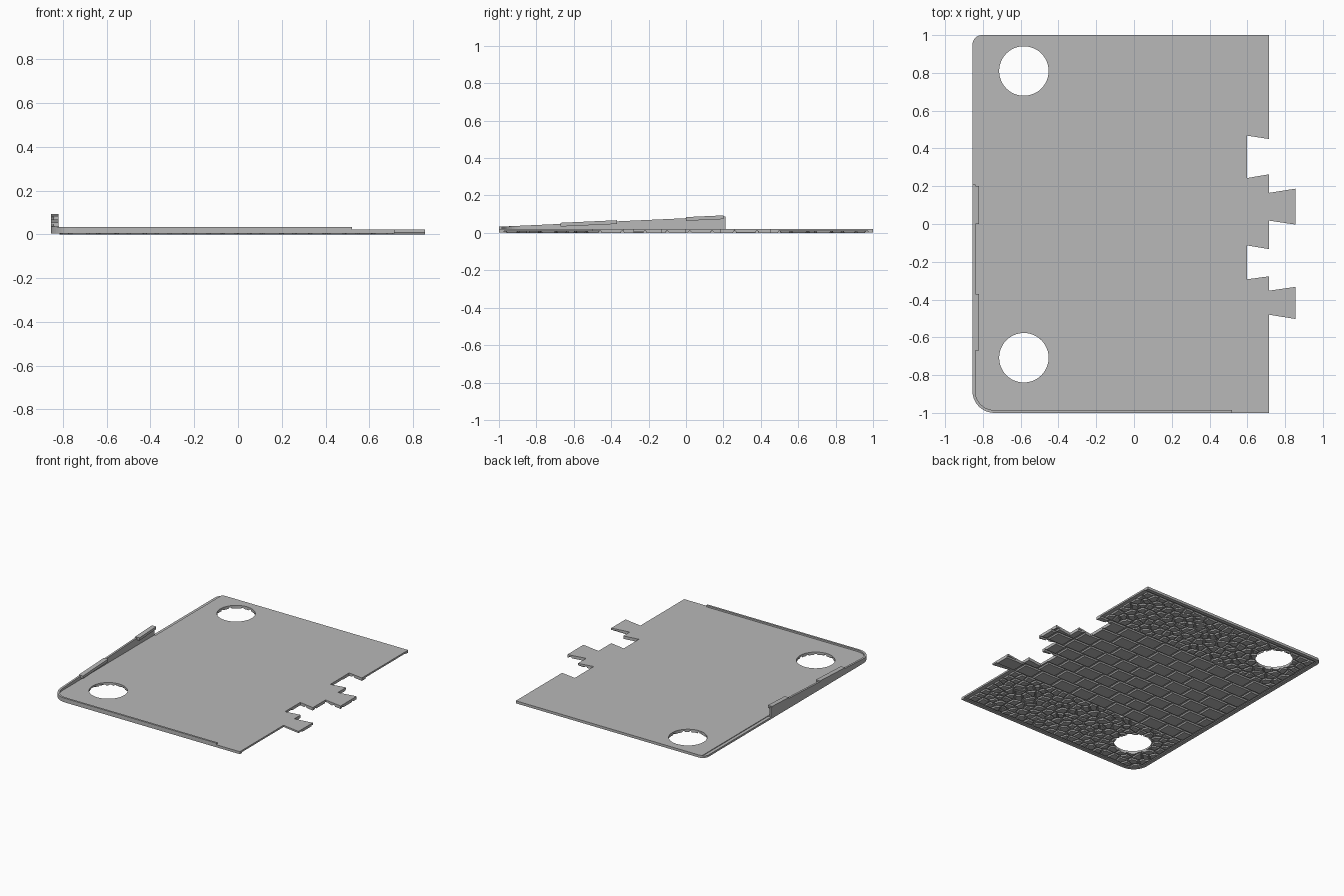
import bpy, bmesh, math, random
from mathutils import Vector

random.seed(4)
if "Cube" in bpy.data.objects:
    bpy.data.objects.remove(bpy.data.objects["Cube"])

mat = bpy.data.materials.new("stone grey")
mat.use_nodes = True
GREY = (0.48, 0.48, 0.48, 1)
mat.diffuse_color = GREY
mat.node_tree.nodes["Principled BSDF"].inputs["Base Color"].default_value = GREY

LEFT, EDGE = -0.855, 0.715
BASE, TOP = 0.009, 0.022


def make(name, bm):
    bmesh.ops.recalc_face_normals(bm, faces=bm.faces)
    me = bpy.data.meshes.new(name)
    bm.to_mesh(me)
    bm.free()
    me.materials.append(mat)
    ob = bpy.data.objects.new(name, me)
    bpy.context.collection.objects.link(ob)
    return ob


def prism(bm, low, z0, high, z1):
    """Closed solid between two matching loops."""
    a = [bm.verts.new((p[0], p[1], z0)) for p in low]
    b = [bm.verts.new((p[0], p[1], z1)) for p in high]
    bm.faces.new(a[::-1])
    bm.faces.new(b)
    for i in range(len(a)):
        j = (i + 1) % len(a)
        bm.faces.new((a[i], a[j], b[j], b[i]))


def box(bm, x0, x1, y0, y1, z0, z1):
    loop = [(x0, y0), (x1, y0), (x1, y1), (x0, y1)]
    prism(bm, loop, z0, loop, z1)


def arc(cx, cy, r, start, n=10):
    return [(cx + r * math.cos(math.radians(start + 90 * i / n)),
             cy + r * math.sin(math.radians(start + 90 * i / n))) for i in range(n + 1)]


def strip(name, path, width, low, high):
    """Wall along an open path, thickened to the inside; high is a function of y."""
    bm = bmesh.new()
    rings = []
    pts = [Vector(p) for p in path]
    for i, p in enumerate(pts):
        d = (pts[min(i + 1, len(pts) - 1)] - pts[max(i - 1, 0)]).normalized()
        q = p + Vector((-d.y, d.x)) * width
        h = high(p.y)
        rings.append([bm.verts.new(c) for c in
                      ((p.x, p.y, low), (q.x, q.y, low), (q.x, q.y, h), (p.x, p.y, h))])
    for r, s in zip(rings, rings[1:]):
        for k in range(4):
            m = (k + 1) % 4
            bm.faces.new((r[k], r[m], s[m], s[k]))
    bm.faces.new(rings[0])
    bm.faces.new(rings[-1][::-1])
    return make(name, bm)


def cut(ob, cutter, op):
    mod = ob.modifiers.new(op.lower(), 'BOOLEAN')
    mod.object, mod.operation, mod.solver = cutter, op, 'EXACT'


def apply_all(ob):
    dg = bpy.context.evaluated_depsgraph_get()
    me = bpy.data.meshes.new_from_object(ob.evaluated_get(dg))
    ob.modifiers.clear()
    ob.data = me


# Plate outline: interlocking edge, then the two rounded corners
teeth = [(EDGE, -1), (EDGE, -.48), (.855, -.503), (.855, -.333), (EDGE, -.353),
         (EDGE, -.277), (.597, -.293), (.597, -.113), (EDGE, -.133), (EDGE, .018),
         (.855, -.003), (.855, .187), (EDGE, .165), (EDGE, .263), (.597, .243),
         (.597, .468), (EDGE, .45), (EDGE, 1)]
back_arc = arc(LEFT + .05, .95, .05, 90)
front_arc = arc(LEFT + .115, -.885, .115, 180)
outline = teeth + back_arc + front_arc

bm = bmesh.new()
prism(bm, outline, BASE, outline, TOP)
plate = make("base_plate", bm)

# Helpers: outline clip, round holes, lowered left ledge
bm = bmesh.new()
prism(bm, outline, -.05, outline, .05)
clip = make("outline_cutter", bm)
bm = bmesh.new()
for cy in (.81, -.708):
    ring = [(-.583 + .131 * math.cos(i * math.pi / 24),
             cy + .131 * math.sin(i * math.pi / 24)) for i in range(48)]
    prism(bm, ring, -.06, ring, .06)
holes = make("hole_cutter", bm)
bm = bmesh.new()
box(bm, -1, -.831, .21, 1.1, .017, .06)
ledge = make("ledge_cutter", bm)


# Paving relief on the underside
def stone(bm, loop, gap, bevel):
    c = sum((Vector(p) for p in loop), Vector((0, 0))) / len(loop)
    size = sum((Vector(p) - c).length for p in loop) / len(loop)

    def shrink(d):
        return [c + (Vector(p) - c) * max(.3, 1 - d / size) for p in loop]
    prism(bm, shrink(gap + bevel), 0, shrink(gap), BASE + .003)


def half_plane(loop, mid, n):
    out = []
    for p, q in zip(loop, loop[1:] + loop[:1]):
        a, b = (p - mid).dot(n), (q - mid).dot(n)
        if a <= 0:
            out.append(p)
        if a * b < 0:
            out.append(p + (q - p) * (a / (a - b)))
    return out


def cobbles(bm, y0, y1, x0=-.82, x1=.69, step=.062):
    nx, ny = round((x1 - x0) / step), round((y1 - y0) / step)
    seeds = {(i, j): Vector((x0 + (i + .5 + random.uniform(-.38, .38)) * (x1 - x0) / nx,
                             y0 + (j + .5 + random.uniform(-.38, .38)) * (y1 - y0) / ny))
             for i in range(nx) for j in range(ny)}
    for (i, j), s in seeds.items():
        loop = [Vector(p) for p in ((x0, y0), (x1, y0), (x1, y1), (x0, y1))]
        for di in range(-2, 3):
            for dj in range(-2, 3):
                t = seeds.get((i + di, j + dj))
                if t and (di or dj):
                    loop = half_plane(loop, (s + t) / 2, t - s)
        if len(loop) > 2:
            stone(bm, loop, .004, .009)


bm = bmesh.new()
cobbles(bm, .5, .965)
cobbles(bm, -.965, -.46)
pavement = make("cobble_paving", bm)

bm = bmesh.new()
rows = 8
pitch = .96 / rows
for r in range(rows):
    y = -.46 + r * pitch
    x = -.82
    nxt = x + (.16 if r % 2 else .08)
    while x < .85:
        stone(bm, [(x, y), (nxt, y), (nxt, y + pitch), (x, y + pitch)], .006, .01)
        x, nxt = nxt, nxt + random.uniform(.14, .18)
road = make("road_blocks", bm)

for ob in (pavement, road):
    cut(ob, clip, 'INTERSECT')
    cut(ob, holes, 'DIFFERENCE')
cut(plate, holes, 'DIFFERENCE')
cut(plate, ledge, 'DIFFERENCE')
for ob in (plate, pavement, road):
    apply_all(ob)
for ob in (clip, holes, ledge):
    bpy.data.objects.remove(ob)

# Kerb around the underside
strip("underside_border", [(EDGE, 1)] + back_arc + front_arc + [(EDGE, -1)],
      .027, .003, lambda y: BASE + .002)


# Low front rim and rising left wall
def wall_height(y):
    return .033 + .055 * (y + 1) / 1.21


strip("front_rim", front_arc + [(.52, -1)], .015, .015, lambda y: .034)
strip("side_wall", [(LEFT, .21), (LEFT, -.885)] + front_arc[1:], .015, .015, wall_height)

# Sloping clips along the wall top
for name, y0, y1 in (("front_clip", -.67, -.37), ("rear_clip", 0, .2)):
    bm = bmesh.new()
    box(bm, LEFT, -.82, y0, y1, -.014, .006)
    for v in bm.verts:
        v.co.z += wall_height(v.co.y)
    make(name, bm)
